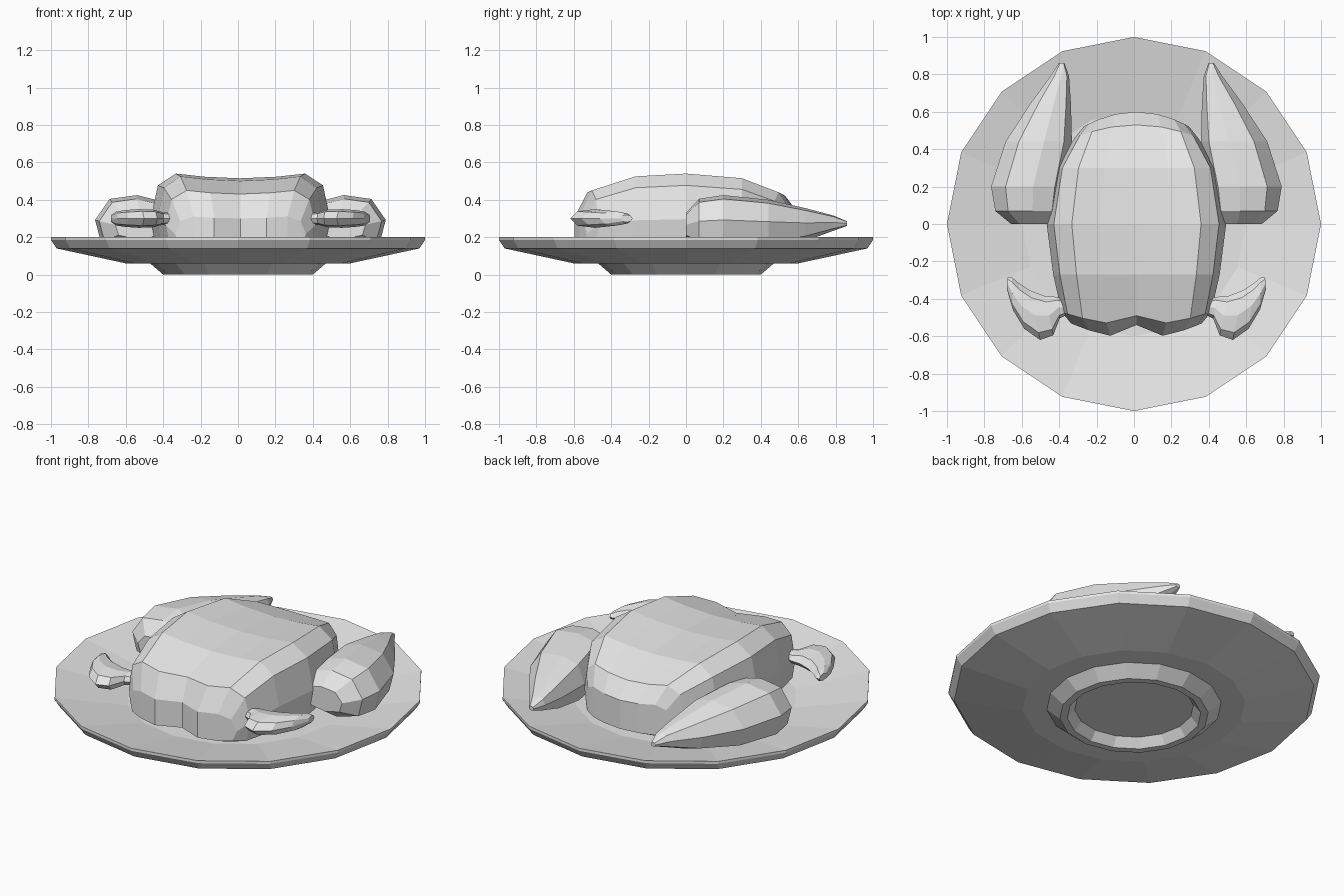
import bpy
from math import cos, sin, pi

if "Cube" in bpy.data.objects:
    bpy.data.objects.remove(bpy.data.objects["Cube"])

grey = bpy.data.materials.new("light_grey")
grey.use_nodes = True
grey.diffuse_color = (0.8, 0.8, 0.8, 1)
grey.node_tree.nodes["Principled BSDF"].inputs["Base Color"].default_value = (0.8, 0.8, 0.8, 1)

MID = 0.013  # centre line of the bird


def make(name, verts, faces):
    mesh = bpy.data.meshes.new(name)
    mesh.from_pydata(verts, [], faces)
    mesh.materials.append(grey)
    obj = bpy.data.objects.new(name, mesh)
    bpy.context.collection.objects.link(obj)
    bpy.ops.object.select_all(action='DESELECT')
    bpy.context.view_layer.objects.active = obj
    obj.select_set(True)
    bpy.ops.object.mode_set(mode='EDIT')
    bpy.ops.mesh.select_all(action='SELECT')
    bpy.ops.mesh.normals_make_consistent(inside=False)
    bpy.ops.object.mode_set(mode='OBJECT')
    return obj


def loft(name, rings):
    """Skin rings of equal size; end caps are strips from upper to lower half."""
    n, h = len(rings[0]), len(rings[0]) // 2
    faces = []
    for r in range(len(rings) - 1):
        for i in range(n):
            j = (i + 1) % n
            faces.append((r * n + i, r * n + j, r * n + n + j, r * n + n + i))
    for o in (0, (len(rings) - 1) * n):
        faces += [(o + i, o + i + 1, o + n - i - 1, o + n - i) for i in range(1, h - 1)]
        faces += [(o, o + 1, o + n - 1), (o + h - 1, o + h, o + h + 1)]
    return make(name, [p for ring in rings for p in ring], faces)


def lathe(name, profile, sides):
    """Revolve a profile whose first and last points lie on the axis."""
    verts = [(0, 0, profile[0][1]), (0, 0, profile[-1][1])]
    inner = profile[1:-1]
    for r, z in inner:
        verts += [(r * cos(2 * pi * k / sides), r * sin(2 * pi * k / sides), z) for k in range(sides)]
    faces = []
    last = 2 + (len(inner) - 1) * sides
    for k in range(sides):
        m = (k + 1) % sides
        faces += [(0, 2 + k, 2 + m), (1, last + m, last + k)]
        for o in range(2, last, sides):
            faces.append((o + k, o + m, o + sides + m, o + sides + k))
    return make(name, verts, faces)


# Plate with rim, dish and hollow foot
lathe("plate", [(0, .12), (.6, .12), (1, .2), (1, .185), (.97, .14), (.6, .06),
                (.47, .06), (.4, 0), (.36, 0), (.32, .05), (0, .05)], 16)

# Body: cross-sections along y with two lobes and a shallow groove
TOP = [(0, .94), (.4, .96), (.72, 1), (.92, .85)]
BOTTOM = [(.94, .06), (.72, 0), (.4, 0), (0, 0)]


def body_ring(y, w, top, low, groove):
    right = TOP + [(1, .42)] + BOTTOM
    left = [(-u, v) for u, v in right[1:-1]]
    half = len(left) // 2
    ring = [left[half]] + left[:half][::-1] + right + left[half + 1:][::-1]
    pts = []
    for u, v in ring:
        notch = groove * max(0, 1 - abs(u) / .4)
        bend = 1 - .13 * u * u if abs(y) > .4 else 1
        pts.append((MID + u * w, y * bend + notch, low + v * (top - low)))
    return pts


STATIONS = [(-.61, .35, .31, .15, .07), (-.54, .4, .45, .13, .05), (-.27, .445, .525, .12, 0),
            (0, .48, .54, .12, 0), (.3, .43, .515, .12, 0), (.53, .33, .44, .13, 0),
            (.6, .28, .34, .16, 0)]
loft("body", [body_ring(*s) for s in STATIONS])


def limb_ring(a, b, low, high, shape):
    """Section spanning from a to b on the ground plane."""
    return [(MID + side_x, y, z) for side_x, y, z in
            ((a[0] + (b[0] - a[0]) * s, a[1] + (b[1] - a[1]) * s, low + (high - low) * t)
             for s, t in shape)]


def pair(name, sections, shape):
    """Build the limb on +x and its mirror image on -x."""
    rings = [limb_ring(*s, shape) for s in sections]
    loft("left_" + name, rings)
    loft("right_" + name, [[(2 * MID - x, y, z) for x, y, z in r] for r in rings])


# Legs: plump thighs tapering to a point at the back
LEG_SHAPE = [(0, .5), (.12, .9), (.42, 1), (.8, .93), (1, .55), (.92, .15), (.5, 0), (.1, .1)]
LEGS = [(0, .44, .67, .19, .33), (.07, .41, .755, .14, .405), (.2, .39, .777, .13, .425),
        (.44, .345, .70, .14, .4), (.64, .35, .57, .18, .355), (.79, .36, .46, .235, .315),
        (.86, .385, .415, .26, .285)]
pair("leg", [((xi, y), (xo, y), lo, hi) for y, xi, xo, lo, hi in LEGS], LEG_SHAPE)

# Wings: narrow neck widening to a flat curved blade
WING_SHAPE = [(0, .5), (.15, .88), (.5, 1), (.85, .85), (1, .5), (.85, .15), (.5, 0), (.15, .12)]
WINGS = [((.36, -.48), (.36, -.41), .03), ((.41, -.505), (.425, -.39), .034),
         ((.445, -.595), (.49, -.385), .047), ((.515, -.62), (.57, -.355), .05),
         ((.6, -.56), (.63, -.315), .045), ((.66, -.46), (.665, -.285), .038),
         ((.692, -.35), (.688, -.285), .02)]
pair("wing", [(a, b, .3 - t, .3 + t) for a, b, t in WINGS], WING_SHAPE)
